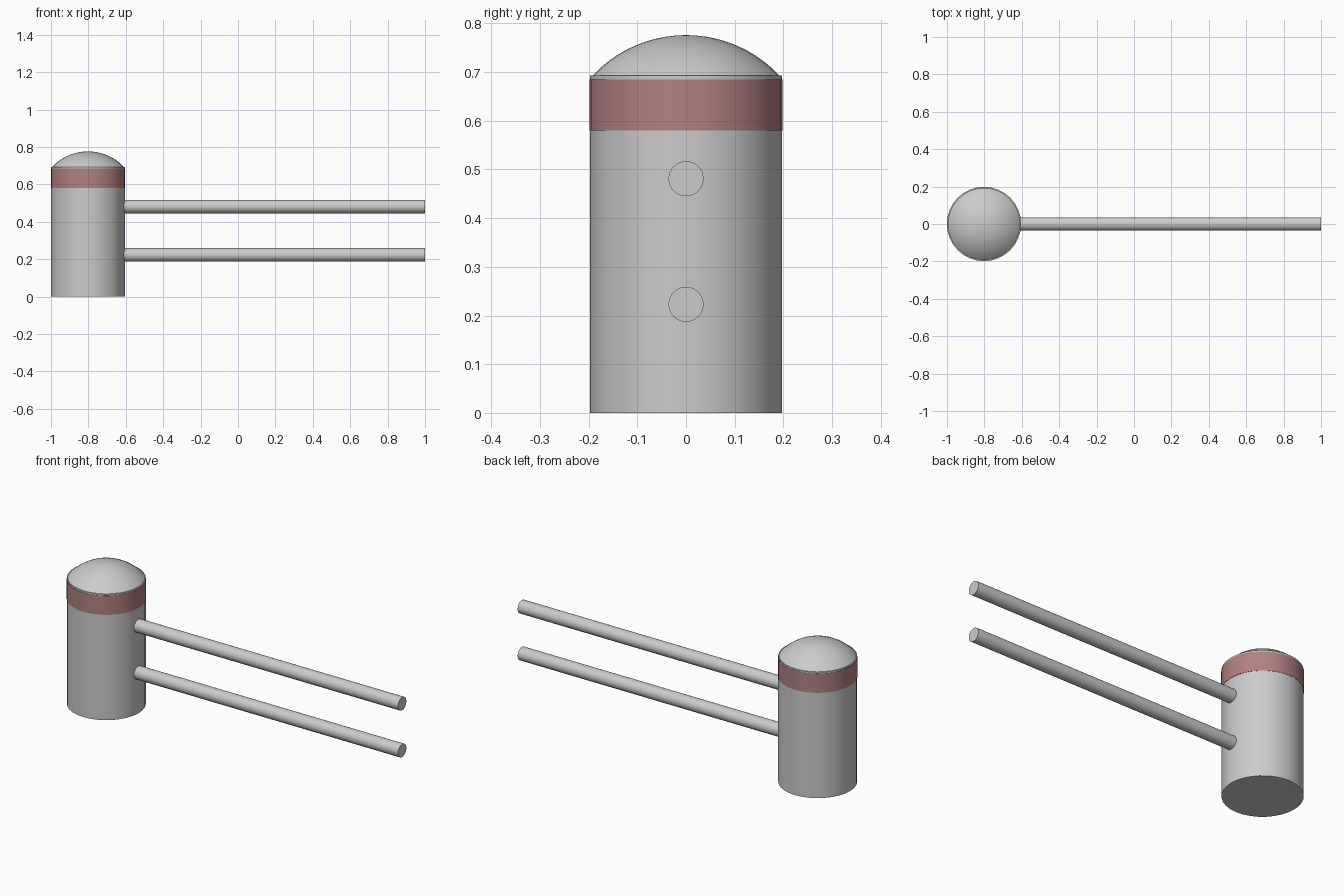
import bpy, bmesh, math

if "Cube" in bpy.data.objects:
    bpy.data.objects.remove(bpy.data.objects["Cube"])

CX = -0.802  # post axis


def smooth(obj):
    bpy.ops.object.select_all(action='DESELECT')
    obj.select_set(True)
    bpy.context.view_layer.objects.active = obj
    bpy.ops.object.shade_smooth_by_angle(angle=math.radians(30))


def lathe(name, profile, sides=32):
    """Spin an (r, z) profile around the post axis; r = 0 closes the ends."""
    bm = bmesh.new()
    verts = [bm.verts.new((r, 0, z)) for r, z in profile]
    edges = [bm.edges.new(p) for p in zip(verts, verts[1:])]
    bmesh.ops.spin(bm, geom=verts + edges, axis=(0, 0, 1), cent=(0, 0, 0),
                   angle=math.tau, steps=sides, use_duplicate=False)
    bmesh.ops.remove_doubles(bm, verts=bm.verts, dist=1e-5)
    bmesh.ops.recalc_face_normals(bm, faces=bm.faces)
    mesh = bpy.data.meshes.new(name)
    bm.to_mesh(mesh)
    bm.free()
    obj = bpy.data.objects.new(name, mesh)
    obj.location.x = CX
    bpy.context.collection.objects.link(obj)
    smooth(obj)
    return obj


# Post with a shallow spherical cap on top
base_r, base_z, rise = 0.192, 0.693, 0.083
R = (base_r ** 2 + rise ** 2) / (2 * rise)
half = math.asin(base_r / R)
dome = [(R * math.sin(half * (1 - i / 10)),
         base_z + rise - R + R * math.cos(half * (1 - i / 10))) for i in range(10)]
lathe("post", [(0, 0), (0.197, 0), (0.197, base_z)] + dome + [(0, base_z + rise)])

# Red band around the post
band = lathe("reflective_band", [(0.196, 0.58), (0.1985, 0.58), (0.1985, 0.685),
                                 (0.196, 0.685), (0.196, 0.58)])
red = bpy.data.materials.new("muted_red")
red.diffuse_color = (0.45, 0.22, 0.22, 1)
red.use_nodes = True
red.node_tree.nodes["Principled BSDF"].inputs["Base Color"].default_value = red.diffuse_color
band.data.materials.append(red)

# Two horizontal rails
x0, x1 = -0.625, 1.0
for name, z in (("lower_rail", 0.223), ("upper_rail", 0.481)):
    bpy.ops.mesh.primitive_cylinder_add(vertices=32, radius=0.036, depth=x1 - x0,
                                        location=((x0 + x1) / 2, 0, z),
                                        rotation=(0, math.pi / 2, 0))
    rail = bpy.context.object
    rail.name = name
    smooth(rail)
